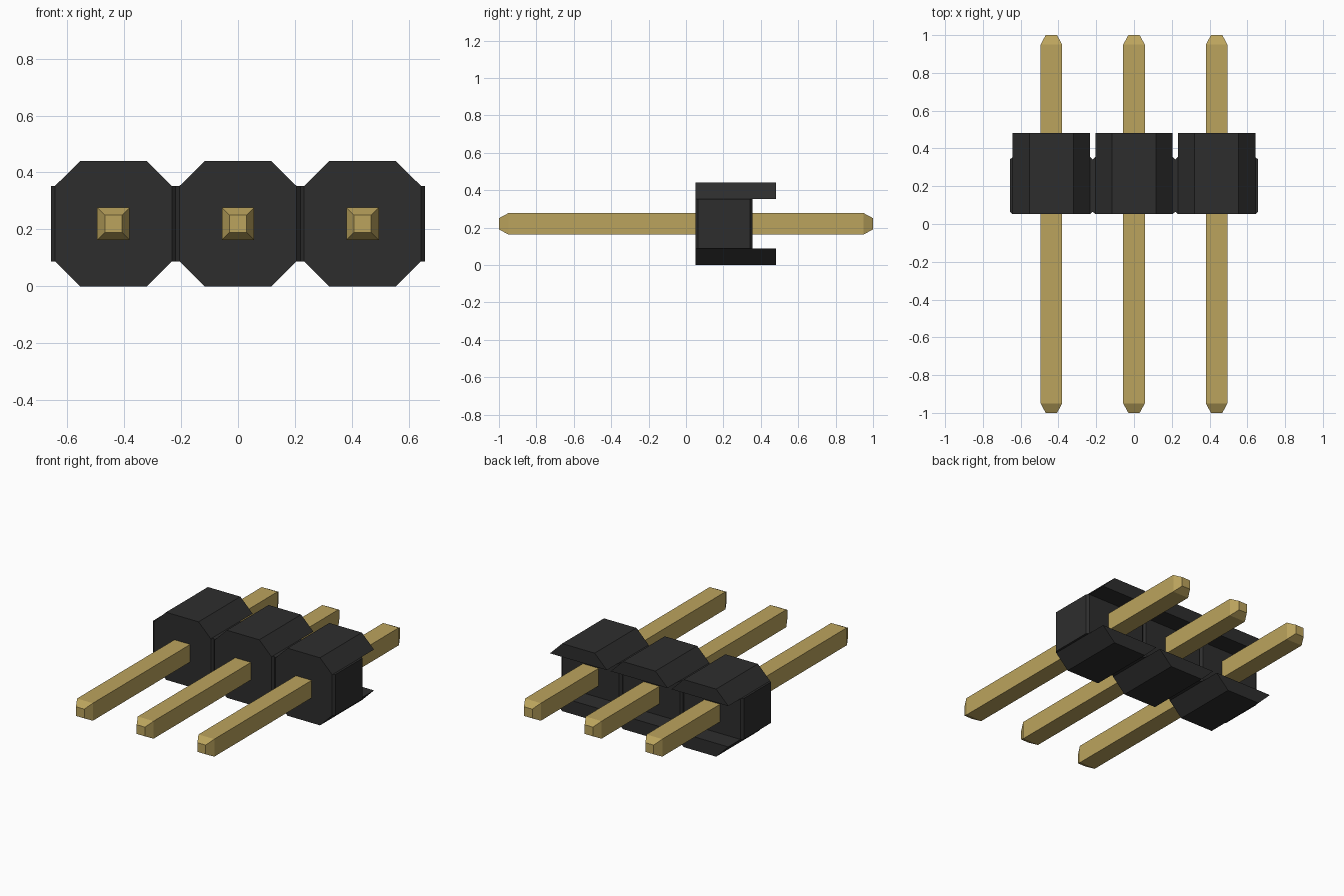
import bpy
import bmesh

if "Cube" in bpy.data.objects:
    bpy.data.objects.remove(bpy.data.objects["Cube"], do_unlink=True)

PITCH = 0.4375
MID_Z = 0.22
HEIGHT = 0.44
LOW, HIGH = 0.087, 0.353          # heights where the bevelled corners start
FRONT, CORE_BACK, LIP_BACK = 0.052, 0.355, 0.482
HALF, FLAT, CHAMFER = 0.205, 0.117, 0.013


def material(name, colour):
    m = bpy.data.materials.new(name)
    m.use_nodes = True
    m.diffuse_color = (*colour, 1)
    bsdf = next(n for n in m.node_tree.nodes if n.type == 'BSDF_PRINCIPLED')
    bsdf.inputs["Base Color"].default_value = (*colour, 1)
    return m


def loft(name, rings, mat, x=0):
    """Closed solid with flat faces through matching rings of points."""
    bm = bmesh.new()
    loops = [[bm.verts.new(p) for p in ring] for ring in rings]
    for a, b in zip(loops, loops[1:]):
        for i in range(len(a)):
            j = (i + 1) % len(a)
            bm.faces.new((a[i], a[j], b[j], b[i]))
    bm.faces.new(loops[0])
    bm.faces.new(loops[-1])
    bmesh.ops.recalc_face_normals(bm, faces=bm.faces)
    mesh = bpy.data.meshes.new(name)
    bm.to_mesh(mesh)
    bm.free()
    mesh.materials.append(mat)
    obj = bpy.data.objects.new(name, mesh)
    obj.location.x = x
    bpy.context.collection.objects.link(obj)
    return obj


black = material("black plastic", (0.027, 0.027, 0.027))
gold = material("gold metal", (0.50, 0.37, 0.11))

# Core: plan outline with a small V notch between neighbouring units
front_edge, back_edge = [], []
for k in (-1, 0, 1):
    c = k * PITCH
    for side in (-1, 1):
        corner = (c + side * HALF, 0)
        seam = (c + side * PITCH / 2, CHAMFER)
        pair = [seam, corner] if side < 0 else [corner, seam]
        if k > -1 and side < 0:
            pair = pair[1:]       # the seam is shared with the previous unit
        front_edge += [(px, FRONT + d) for px, d in pair]
        back_edge += [(px, CORE_BACK - d) for px, d in pair]
outline = front_edge + back_edge[::-1]
loft("housing_core", [[(x, y, z) for x, y in outline] for z in (LOW, HIGH)], black)

for name, x in (("right", -PITCH), ("middle", 0), ("left", PITCH)):
    # Bevelled lips above and below the core, overhanging at the back
    for level, inner, outer in (("upper", HIGH, HEIGHT), ("lower", LOW, 0)):
        section = [(-HALF, inner), (HALF, inner), (FLAT, outer), (-FLAT, outer)]
        loft(f"{name}_{level}_lip",
             [[(px, y, z) for px, z in section] for y in (FRONT, LIP_BACK)], black, x)

    # Square pin with tapered tips
    rings = [[(sx * r, y, MID_Z + sz * r)
              for sx, sz in ((-1, -1), (1, -1), (1, 1), (-1, 1))]
             for y, r in ((-1, 0.03), (-0.95, 0.057), (0.95, 0.057), (1, 0.03))]
    loft(f"{name}_pin", rings, gold, x)
